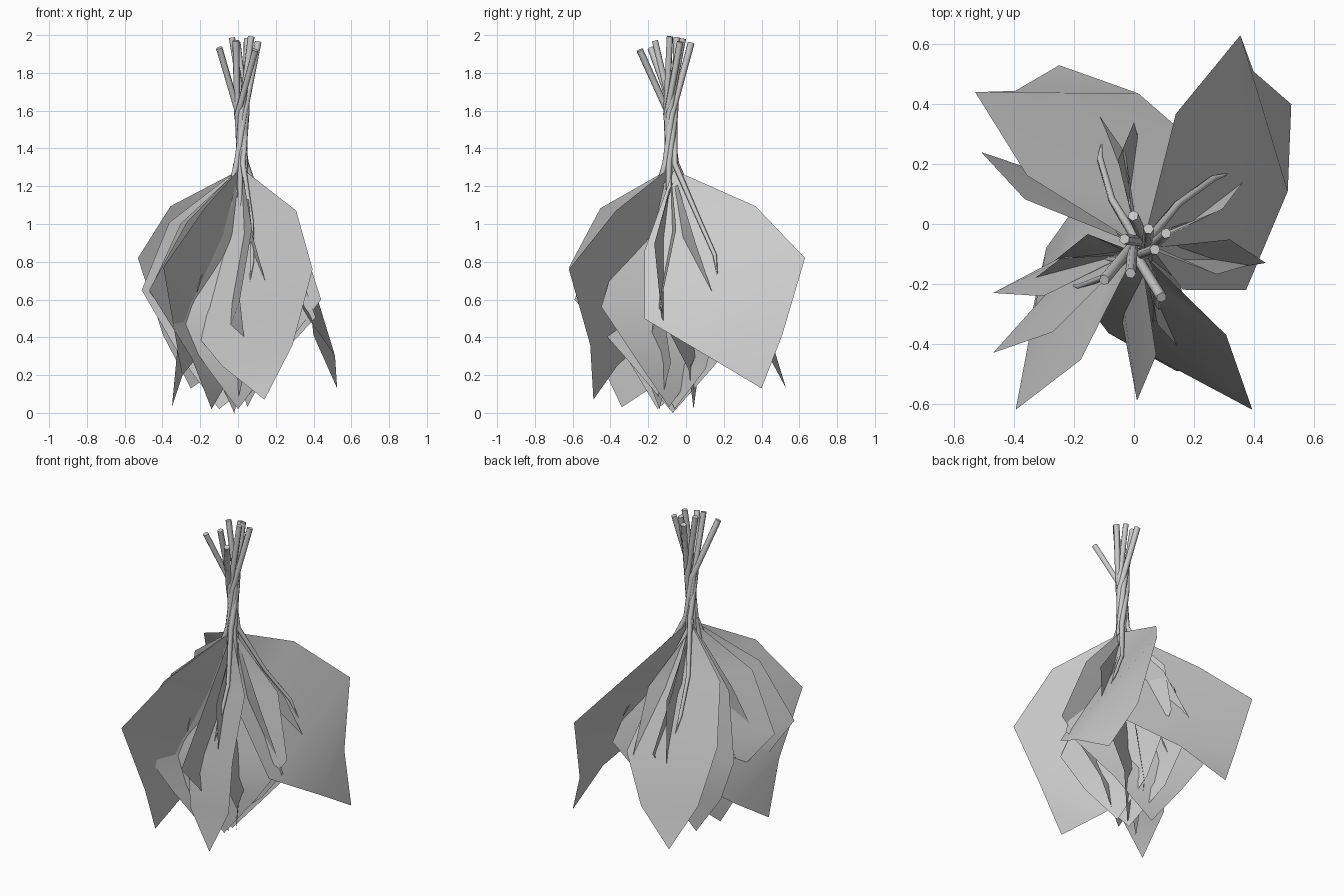
import bpy, bmesh
from math import radians
from mathutils import Vector, Matrix

if "Cube" in bpy.data.objects:
    bpy.data.objects.remove(bpy.data.objects["Cube"])

CENTRE = Vector((0.02, -0.08, 0))
ROOT_Z = 1.28

# Leaf template, hanging from its root: x outward, y sideways, z up
HIGH_EDGE = [(0.382, 0.243, -0.18), (0.731, 0.284, -0.45), (0.681, 0.166, -0.86)]
LOW_EDGE = [(-0.023, -0.199, -0.42), (0.133, -0.346, -0.78), (0.475, -0.203, -0.97)]
TIP = (0.696, 0.0, -1.14)


def frame(tip, high):
    # Axes along the leaf, towards its raised corner, and square to both
    return Matrix((tip, high, high.cross(tip).normalized())).transposed()


def placement(root, tip, high):
    # Fit the template so its tip and raised corner meet the targets
    fit = frame(tip - root, high - root) @ frame(Vector(TIP), Vector(HIGH_EDGE[1])).inverted()
    return Matrix.Translation(root) @ fit.to_4x4()


def add_leaf(name, m):
    bm = bmesh.new()
    new = lambda p: bm.verts.new(m @ Vector(p))
    high = [new((0.0, 0.012, 0.0))] + [new(p) for p in HIGH_EDGE]
    low = [new((0.0, -0.012, 0.0))] + [new(p) for p in LOW_EDGE]
    tip = new(TIP)
    for i in range(3):
        bm.faces.new((high[i], low[i], low[i + 1], high[i + 1]))
    bm.faces.new((high[3], low[3], tip))
    for f in bm.faces:
        f.smooth = True
    mesh = bpy.data.meshes.new(name)
    bm.to_mesh(mesh)
    bm.free()
    bpy.context.collection.objects.link(bpy.data.objects.new(name, mesh))


def add_stem(name, m, d, root, spread):
    # Cut end on the far side, crossing at the tie, then running into the midrib
    side = Vector((-d.y, d.x, 0))
    pts = [(root + Vector((0, 0, 0.04)), 0.016),
           (m @ Vector((0.17, 0.02, -0.25)), 0.012),
           (m @ Vector((0.32, 0.0, -0.44)), 0.011),
           (m @ Vector((0.38, -0.03, -0.58)), 0.001)]
    if spread:
        pts = [(CENTRE - d * spread + Vector((0, 0, 2.02 - spread * 0.55)), 0.018),
               (CENTRE + side * 0.025 + Vector((0, 0, 1.58)), 0.017)] + pts
    curve = bpy.data.curves.new(name, 'CURVE')
    curve.dimensions = '3D'
    curve.bevel_depth = 1.0
    curve.bevel_resolution = 1
    curve.use_fill_caps = True
    sp = curve.splines.new('POLY')
    sp.points.add(len(pts) - 1)
    for q, (p, r) in zip(sp.points, pts):
        q.co = (*p, 1)
        q.radius = r
    sp.use_smooth = True
    bpy.context.collection.objects.link(bpy.data.objects.new(name, curve))


# (tip, raised corner, spread of the cut stem end, root offset)
SPRIGS = [
    ((0.525, 0.40, 0.13), (0.355, 0.63, 0.82), 0.16, 0.03),    # outer leaves
    ((-0.25, 0.53, 0.13), (-0.53, 0.44, 0.82), 0.18, 0.03),
    ((0.14, -0.49, 0.07), (0.395, -0.62, 0.76), 0.11, 0.03),
    ((-0.35, -0.34, 0.03), (-0.395, -0.62, 0.77), 0.10, 0.03),
    ((-0.10, 0.04, 0.02), (-0.51, 0.24, 0.65), 0, 0.03),       # middle leaves
    ((-0.14, -0.15, 0.02), (-0.47, -0.43, 0.65), 0, 0.03),
    ((0.00, -0.14, 0.02), (0.44, -0.13, 0.60), 0.06, 0.02),    # inner leaves
    ((-0.02, -0.07, 0.00), (0.01, -0.59, 0.60), 0.07, 0.02),
    ((0.00, -0.06, 0.02), (-0.47, -0.23, 0.64), 0.05, 0.02),
    ((0.05, -0.09, 0.03), (0.00, 0.34, 0.60), 0.09, 0.02),
]

for n, (tip, high, spread, offset) in enumerate(SPRIGS, 1):
    tip, high = Vector(tip), Vector(high)
    d = high - CENTRE
    d.z = 0
    d = Matrix.Rotation(radians(-23), 3, 'Z') @ d.normalized()
    root = CENTRE + d * offset + Vector((0, 0, ROOT_Z))
    m = placement(root, tip, high)
    add_leaf(f"leaf_{n}", m)
    add_stem(f"stem_{n}", m, d, root, spread)
